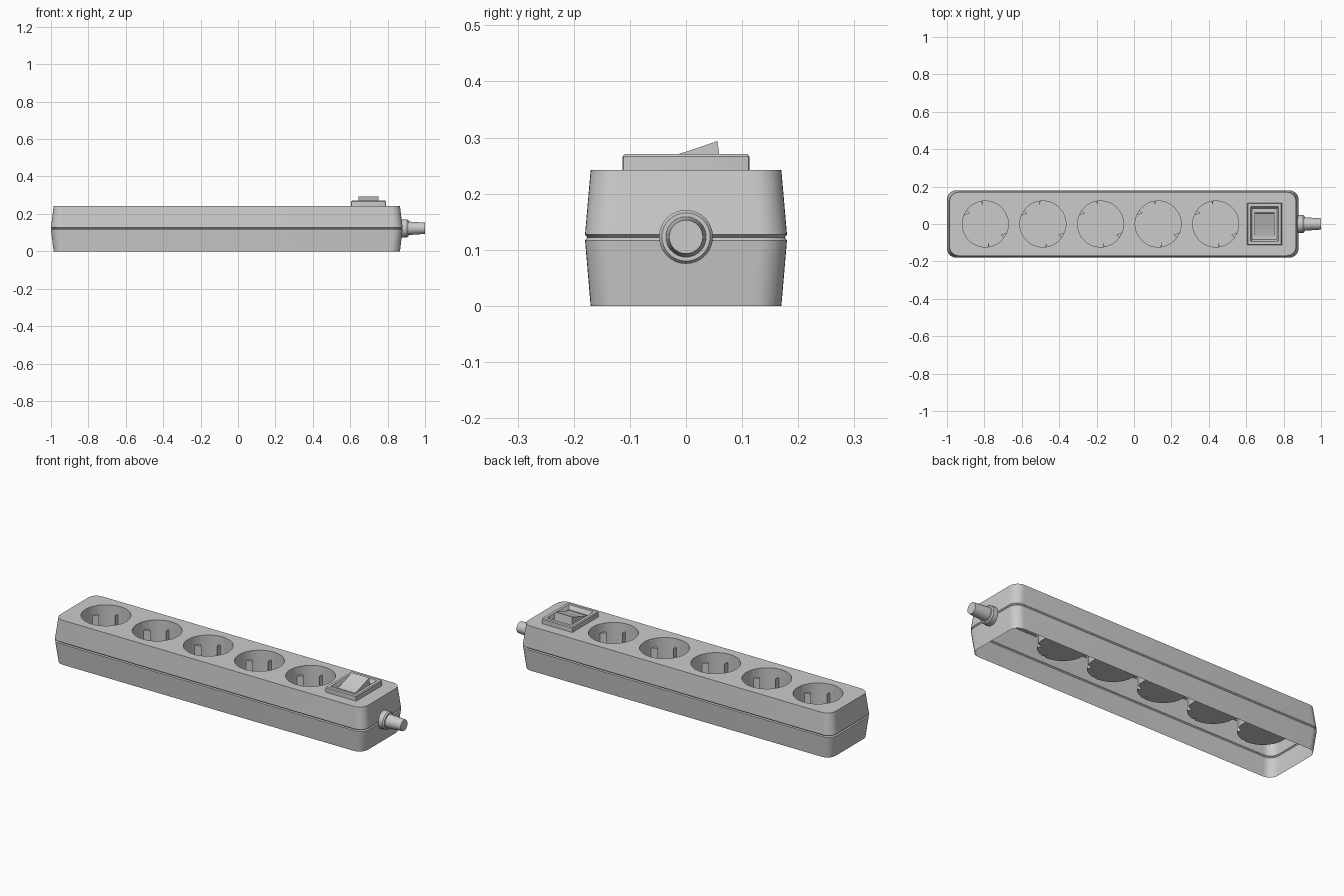
import bpy, bmesh
from math import sin, cos, pi, radians

if "Cube" in bpy.data.objects:
    bpy.data.objects.remove(bpy.data.objects["Cube"])

R, TOP, RIB_TOP, FLOOR = 0.123, 0.242, 0.195, 0.115
CENTRES = [-0.795 + 0.308 * i for i in range(5)]


def finish(bm, name, smooth=30, recalc=True):
    bmesh.ops.remove_doubles(bm, verts=bm.verts, dist=1e-5)
    if recalc:
        bmesh.ops.recalc_face_normals(bm, faces=bm.faces)
    me = bpy.data.meshes.new(name)
    bm.to_mesh(me)
    bm.free()
    ob = bpy.data.objects.new(name, me)
    bpy.context.collection.objects.link(ob)
    bpy.ops.object.select_all(action='DESELECT')
    ob.select_set(True)
    bpy.context.view_layer.objects.active = ob
    bpy.ops.object.shade_smooth_by_angle(angle=radians(smooth))
    return ob


def ring(bm, pts):
    return [bm.verts.new(p) for p in pts]


def skin(bm, a, b):
    n = len(a)
    for i in range(n):
        bm.faces.new((a[i], a[(i + 1) % n], b[(i + 1) % n], b[i]))


def rounded_rect(cx, hx, hy, r, z, seg=8):
    pts = []
    for k, (sx, sy) in enumerate([(1, 1), (-1, 1), (-1, -1), (1, -1)]):
        for i in range(seg + 1):
            a = pi / 2 * (k + i / seg)
            pts.append((cx + sx * (hx - r) + r * cos(a), sy * (hy - r) + r * sin(a), z))
    return pts


# Socket outline: (angle, rib depth); steep rib faces flank each guide slot
outline = {a: 0 for a in range(0, 360, 6)}
for base in (0, 180):
    for slot, out in ((100, -1), (144, 1)):
        for k in (6, 12):
            outline.pop((base + slot + out * k) % 360, None)
        outline[base + slot] = 0
        outline[base + slot + out * 0.5] = 0.022
        outline[base + slot + out * 14] = 0
outline = sorted(outline.items())


def socket_ring(cx, z, ribs):
    return [(cx + (R - d * ribs) * cos(radians(a)), (R - d * ribs) * sin(radians(a)), z)
            for a, d in outline]


# Housing: open-bottomed shell with seam groove and round holes in the top
bm = bmesh.new()
levels = [(0, 0.010), (0.117, 0), (0.122, 0.004), (0.127, 0), (TOP, 0.010)]
loops = [ring(bm, rounded_rect(-0.06, 0.94 - 1.4 * i, 0.18 - i, 0.05, z)) for z, i in levels]
for a, b in zip(loops, loops[1:]):
    skin(bm, a, b)
n = len(loops[-1])
edges = [bm.edges.get((loops[-1][i], loops[-1][(i + 1) % n])) for i in range(n)]
for cx in CENTRES:
    c = ring(bm, socket_ring(cx, TOP, 0))
    edges += [bm.edges.new((c[i], c[(i + 1) % len(c)])) for i in range(len(c))]
bmesh.ops.triangle_fill(bm, use_beauty=True, edges=edges, normal=(0, 0, 1))
finish(bm, "housing", smooth=20)

# Socket cups with guide ribs
for i, cx in enumerate(CENTRES):
    bm = bmesh.new()
    rs = [ring(bm, socket_ring(cx, z, k))
          for z, k in ((FLOOR, 1), (RIB_TOP, 1), (RIB_TOP, 0), (TOP, 0))]
    for a, b in zip(rs, rs[1:]):
        skin(bm, b, a)
    bm.faces.new(rs[0])
    bmesh.ops.remove_doubles(bm, verts=bm.verts, dist=1e-5)
    bmesh.ops.recalc_face_normals(bm, faces=bm.faces)
    floor = min(bm.faces, key=lambda f: f.calc_center_median().z)
    if floor.normal.z < 0:
        bmesh.ops.reverse_faces(bm, faces=bm.faces)
    finish(bm, f"socket_cup_{i + 1}", recalc=False)

# Switch frame: stepped collar with recessed floor
bm = bmesh.new()
rs = [ring(bm, rounded_rect(0.698, hx, hy, 0.004, z, 2)) for hx, hy, z in
      ((0.093, 0.113, TOP - 0.005), (0.093, 0.113, 0.266), (0.089, 0.109, 0.271),
       (0.074, 0.094, 0.271), (0.066, 0.083, 0.25))]
for a, b in zip(rs, rs[1:]):
    skin(bm, a, b)
bm.faces.new(rs[-1])
finish(bm, "switch_frame")

# Rocker: tilted wedge, slightly concave
bm = bmesh.new()
prof = [(-0.066, 0.25), (-0.066, 0.257), (-0.04, 0.262), (-0.012, 0.271),
        (0.022, 0.282), (0.056, 0.294), (0.062, 0.25)]
a, b = [ring(bm, [(x, y, z) for y, z in prof]) for x in (0.645, 0.751)]
skin(bm, a, b)
bm.faces.new(a)
bm.faces.new(b)
finish(bm, "switch_rocker")

# Cable collar and tapered strain relief, turned around the x axis
bm = bmesh.new()
prof = [(0.865, 0.048), (0.904, 0.048), (0.911, 0.043), (0.911, 0.036), (1.0, 0.030)]
rs = [ring(bm, [(x, r * cos(2 * pi * i / 32), 0.123 + r * sin(2 * pi * i / 32))
                for i in range(32)]) for x, r in prof]
for a, b in zip(rs, rs[1:]):
    skin(bm, a, b)
bm.faces.new(rs[0])
bm.faces.new(rs[-1])
finish(bm, "cable_outlet")
